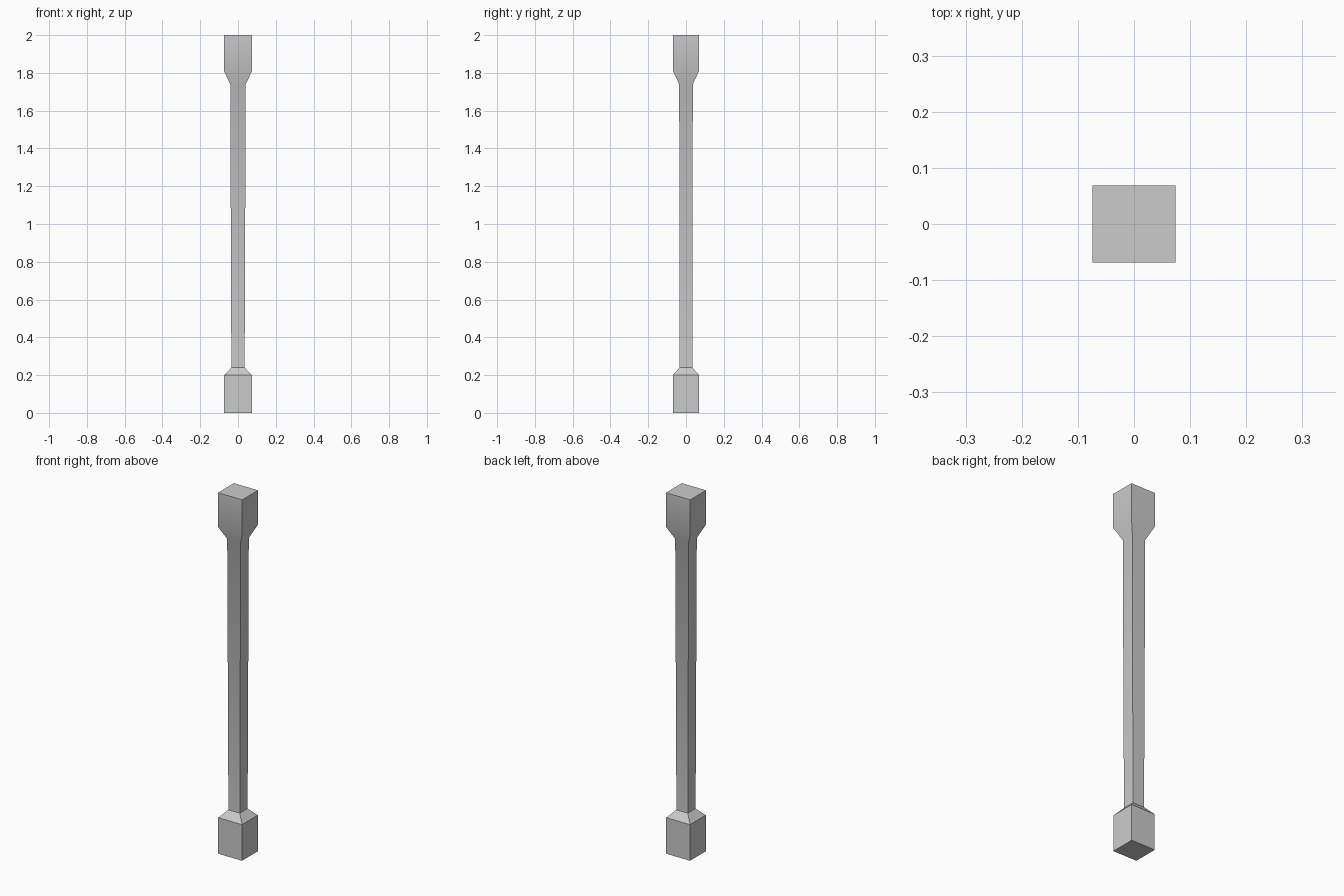
import bpy
import bmesh
import math

cube = bpy.data.objects.get("Cube")
if cube:
    bpy.data.objects.remove(cube, do_unlink=True)

# Stone colour
stone = bpy.data.materials.new("grey_stone")
stone.use_nodes = True
grey = (0.6, 0.6, 0.6, 1.0)
stone.diffuse_color = grey
bsdf = next(n for n in stone.node_tree.nodes if n.type == 'BSDF_PRINCIPLED')
bsdf.inputs["Base Color"].default_value = grey

# Rectangular sections from foot to top: height, half width, half depth
SECTIONS = [
    (0.0, 0.073, 0.069),    # foot block
    (0.20, 0.073, 0.069),
    (0.24, 0.035, 0.034),   # sloped shoulder, start of shaft
    (1.74, 0.041, 0.036),   # end of shaft
    (1.81, 0.074, 0.069),   # flared capital
    (2.0, 0.074, 0.069),
]
CORNERS = [(-1, -1), (1, -1), (1, 1), (-1, 1)]

# Square column lofted through the sections
bm = bmesh.new()
rings = [[bm.verts.new((sx * w, sy * d, z)) for sx, sy in CORNERS]
         for z, w, d in SECTIONS]
for low, high in zip(rings, rings[1:]):
    for i in range(4):
        j = (i + 1) % 4
        bm.faces.new((low[i], low[j], high[j], high[i]))
bm.faces.new(rings[0][::-1])
bm.faces.new(rings[-1])
bmesh.ops.recalc_face_normals(bm, faces=bm.faces)

mesh = bpy.data.meshes.new("square_column")
bm.to_mesh(mesh)
bm.free()
mesh.materials.append(stone)
column = bpy.data.objects.new("square_column", mesh)
bpy.context.collection.objects.link(column)

# Soft shading through the flare, crisp corners and foot
bpy.ops.object.select_all(action='DESELECT')
column.select_set(True)
bpy.context.view_layer.objects.active = column
bpy.ops.object.shade_smooth_by_angle(angle=math.radians(35))
